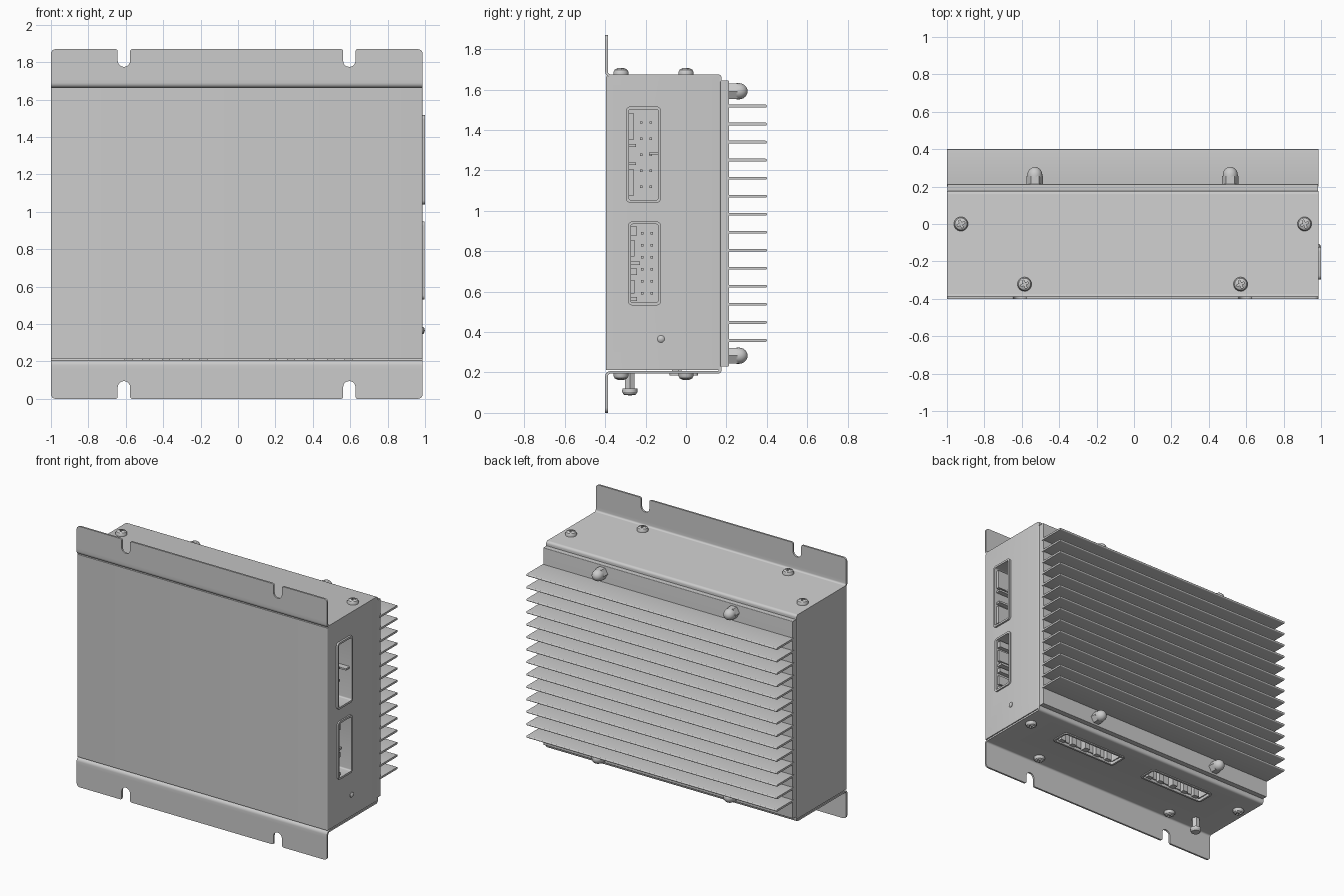
import bpy, bmesh, math
from mathutils import Vector, Matrix

if "Cube" in bpy.data.objects:
    bpy.data.objects.remove(bpy.data.objects["Cube"])

H = 1.87               # total height, brackets mirror about H / 2
X0, X1 = -1.0, 0.987   # sheet metal width


def finish(name, bm):
    bmesh.ops.remove_doubles(bm, verts=bm.verts, dist=1e-5)
    bmesh.ops.recalc_face_normals(bm, faces=bm.faces)
    me = bpy.data.meshes.new(name)
    bm.to_mesh(me)
    bm.free()
    ob = bpy.data.objects.new(name, me)
    bpy.context.collection.objects.link(ob)
    return ob


def fillet(pts, n=5):
    """Closed outline of (u, v, radius) with rounded corners."""
    out = []
    for i, (u, v, r) in enumerate(pts):
        p = Vector((u, v))
        if r == 0:
            out.append(p)
            continue
        a = (Vector(pts[i - 1][:2]) - p).normalized()
        b = (Vector(pts[(i + 1) % len(pts)][:2]) - p).normalized()
        half = a.angle(b) / 2
        c = p + (a + b).normalized() * r / math.sin(half)
        v0, v1 = p + a * r / math.tan(half) - c, p + b * r / math.tan(half) - c
        turn = (math.pi - 2 * half) * (1 if v0.x * v1.y - v0.y * v1.x > 0 else -1)
        out += [c + Matrix.Rotation(turn * k / n, 2) @ v0 for k in range(n + 1)]
    return out


def rect(u0, u1, v0, v1, r=0.0):
    return fillet([(u0, v0, r), (u1, v0, r), (u1, v1, r), (u0, v1, r)])


def prism(name, outline, d0, d1, place, inner=None):
    """Extrude an outline; with an inner outline it becomes a ring."""
    bm = bmesh.new()
    loops = [[bm.verts.new(place(p[0], p[1], d)) for p in o]
             for o in ([outline, inner] if inner else [outline]) for d in (d0, d1)]
    pairs = [(0, 1), (2, 3), (0, 2), (1, 3)] if inner else [(0, 1)]
    n = len(outline)
    for a, b in pairs:
        for i in range(n):
            j = (i + 1) % n
            bm.faces.new((loops[a][i], loops[a][j], loops[b][j], loops[b][i]))
    if not inner:
        bm.faces.new(loops[0])
        bm.faces.new(loops[1])
    return finish(name, bm)


def lathe(name, profile, place, segs=20):
    bm = bmesh.new()
    rings = [[bm.verts.new(place(r * math.cos(2 * math.pi * k / segs),
                                 r * math.sin(2 * math.pi * k / segs), h))
              for k in range(segs)] for r, h in profile]
    bmesh.ops.remove_doubles
    for a, b in zip(rings, rings[1:]):
        for k in range(segs):
            j = (k + 1) % segs
            bm.faces.new((a[k], a[j], b[j], b[k]))
    return finish(name, bm)


def cut(ob, cutter):
    cutter.hide_render = True
    m = ob.modifiers.new("cut", 'BOOLEAN')
    m.object, m.operation, m.solver = cutter, 'DIFFERENCE', 'EXACT'
    bpy.context.view_layer.objects.active = ob
    bpy.ops.object.modifier_apply(modifier=m.name)


def along_x(u, v, d): return (d, u, v)
def along_y(u, v, d): return (u, d, v)
def along_z(u, v, d): return (u, v, d)
def on_right(s, l, d): return (X1 + d, s, l)      # short axis, long axis, outward
def on_bottom(s, l, d): return (l, s, 0.194 - d)


# Enclosure and heatsink
body = prism("enclosure", rect(X0, X1, -0.397, 0.172, 0.008), 0.213, 1.665, along_z)
prism("heatsink_base", rect(0.165, 0.213, 0.23, 1.645, 0.004), X0 + 0.004, X1 - 0.004, along_x)
for i in range(14):
    z = 0.359 + i * 0.0892
    prism(f"heatsink_fin_{i + 1}", rect(0.2, 0.4, z - 0.007, z + 0.007, 0.006), X0, X1, along_x)

# Mounting brackets: bent plate plus slotted flange, top and bottom
t = 0.013
plates = {}
for side, fz in (("top", lambda z: z), ("bottom", lambda z: H - z)):
    prof = [(-0.4, 1.71, 0), (-0.4, H - 0.194 - t, 0.022), (-0.386, 1.71, 0)]
    prof = [(-0.4, 1.71, 0), (-0.4, 1.663, 0.026), (0.163, 1.663, 0.008), (0.163, 1.64, 0),
            (0.176, 1.64, 0), (0.176, 1.676, 0.018), (-0.387, 1.676, 0.013), (-0.387, 1.71, 0)]
    plates[side] = prism(f"{side}_bracket_plate", [(p[0], fz(p[1])) for p in fillet(prof)],
                         X0, X1, along_x)
    edge = [(X0, 1.71, 0), (X0, H, 0.025)]
    for cx in (-0.61, 0.595):
        edge += [(cx - 0.033, H, 0.012), (cx - 0.033, 1.775, 0.0325),
                 (cx + 0.033, 1.775, 0.0325), (cx + 0.033, H, 0.012)]
    edge += [(X1, H, 0.025), (X1, 1.71, 0)]
    prism(f"{side}_bracket_flange", [(p[0], fz(p[1])) for p in fillet(edge)],
          -0.4, -0.387, along_y)


# Recessed connector sockets: collar, pocket, keying ribs and pins
def connector(name, s0, s1, l0, l1, place, out, targets, ribs, pins):
    w = 0.014
    inner = rect(s0 + w, s1 - w, l0 + w, l1 - w, 0.01)
    hole = prism(name + "_cutter", inner, -0.2, 0.05, place)
    for ob in targets:
        cut(ob, hole)
    bpy.data.objects.remove(hole)
    prism(name + "_collar", rect(s0, s1, l0, l1, 0.022), -0.005, out, place, inner)
    length = l1 - l0
    for i, (a, b, deep) in enumerate(ribs):
        prism(f"{name}_rib_{i + 1}", rect(s0 + w - 0.002, s0 + w + deep,
              l0 + a * length, l0 + b * length), -0.2, -0.004, place)
    mid = (s0 + s1) / 2
    for i in range(pins):
        l = l0 + length * (i + 1) / (pins + 1)
        for s in (mid - 0.012, mid + 0.035):
            prism(f"{name}_pin_{i + 1}", rect(s - 0.006, s + 0.006, l - 0.006, l + 0.006),
                  -0.202, -0.07, place)


connector("upper_side_socket", -0.297, -0.124, 1.04, 1.517, on_right, 0.013, [body],
          [(0.07, 0.35, 0.022), (0.39, 0.42, 0.035), (0.58, 0.61, 0.035), (0.65, 0.93, 0.022)], 5)
prism("upper_side_socket_key", rect(-0.182, -0.136, 1.278, 1.29), -0.2, -0.004, on_right)
connector("lower_side_socket", -0.287, -0.124, 0.532, 0.948, on_right, 0.01, [body],
          [(0.05, 0.1, 0.03), (0.14, 0.3, 0.018), (0.36, 0.44, 0.03), (0.48, 0.52, 0.045),
           (0.58, 0.78, 0.018), (0.83, 0.94, 0.03)], 6)
for name, c in (("left", -0.385), ("right", 0.39)):
    connector(f"{name}_bottom_socket", -0.082, 0.06, c - 0.265, c + 0.265, on_bottom, 0.008,
              [body, plates["bottom"]],
              [(0.08, 0.16, 0.03), (0.26, 0.34, 0.03), (0.46, 0.54, 0.045),
               (0.66, 0.74, 0.03), (0.84, 0.92, 0.03)], 7)

# Cross-recess pan head screws on top and bottom
screw = lathe("screw", [(0, -0.01), (0.037, -0.01), (0.038, 0.01), (0.032, 0.022),
                        (0.018, 0.03), (0, 0.033)], along_z)
for a, b in ((0.022, 0.005), (0.005, 0.022)):
    c = prism("cross_cutter", rect(-a, a, -b, b), 0.014, 0.05, along_z)
    cut(screw, c)
    bpy.data.objects.remove(c)
spots = [(-0.925, 0.0), (0.912, 0.0), (-0.585, -0.322), (0.57, -0.322)]
for i, (x, y) in enumerate(spots):
    for side, z, rot in (("top", 1.676, 0), ("bottom", 0.194, math.pi)):
        ob = bpy.data.objects.new(f"{side}_screw_{i + 1}", screw.data)
        ob.location, ob.rotation_euler = (x, y, z), (rot, 0, 0.4)
        bpy.context.collection.objects.link(ob)
bpy.data.objects.remove(screw)

# Grounding stud under the base: hex post with a flat-headed screw
def stud(u, v, d): return (-0.78 + u, -0.278 + v, d)
lathe("ground_post", [(0, 0.2), (0.028, 0.2), (0.028, 0.115), (0, 0.115)], stud, 6)
lathe("ground_screw_head", [(0, 0.12), (0.037, 0.12), (0.038, 0.104), (0.03, 0.09), (0, 0.086)], stud)

# Dome nuts holding the heatsink
for x in (-0.53, 0.515):
    for z in (0.283, 1.592):
        def nut(u, v, d, x=x, z=z): return (x + u, d, z + v)
        lathe("nut_hex", [(0, 0.205), (0.044, 0.205), (0.044, 0.256), (0, 0.256)], nut, 6)
        dome = [(0.04 * math.cos(a), 0.262 + 0.043 * math.sin(a))
                for a in (k * math.pi / 12 for k in range(7))]
        lathe("nut_dome", [(0, 0.25), (0.04, 0.25)] + dome, nut)

# Status lamp on the right side
lathe("status_lamp", [(0, -0.01), (0.018, -0.01), (0.018, 0.004), (0.011, 0.01), (0, 0.012)],
      lambda u, v, d: (X1 + d, -0.124 + u, 0.366 + v))

bpy.ops.object.select_all(action='SELECT')
bpy.context.view_layer.objects.active = body
bpy.ops.object.shade_smooth_by_angle(angle=math.radians(32))
